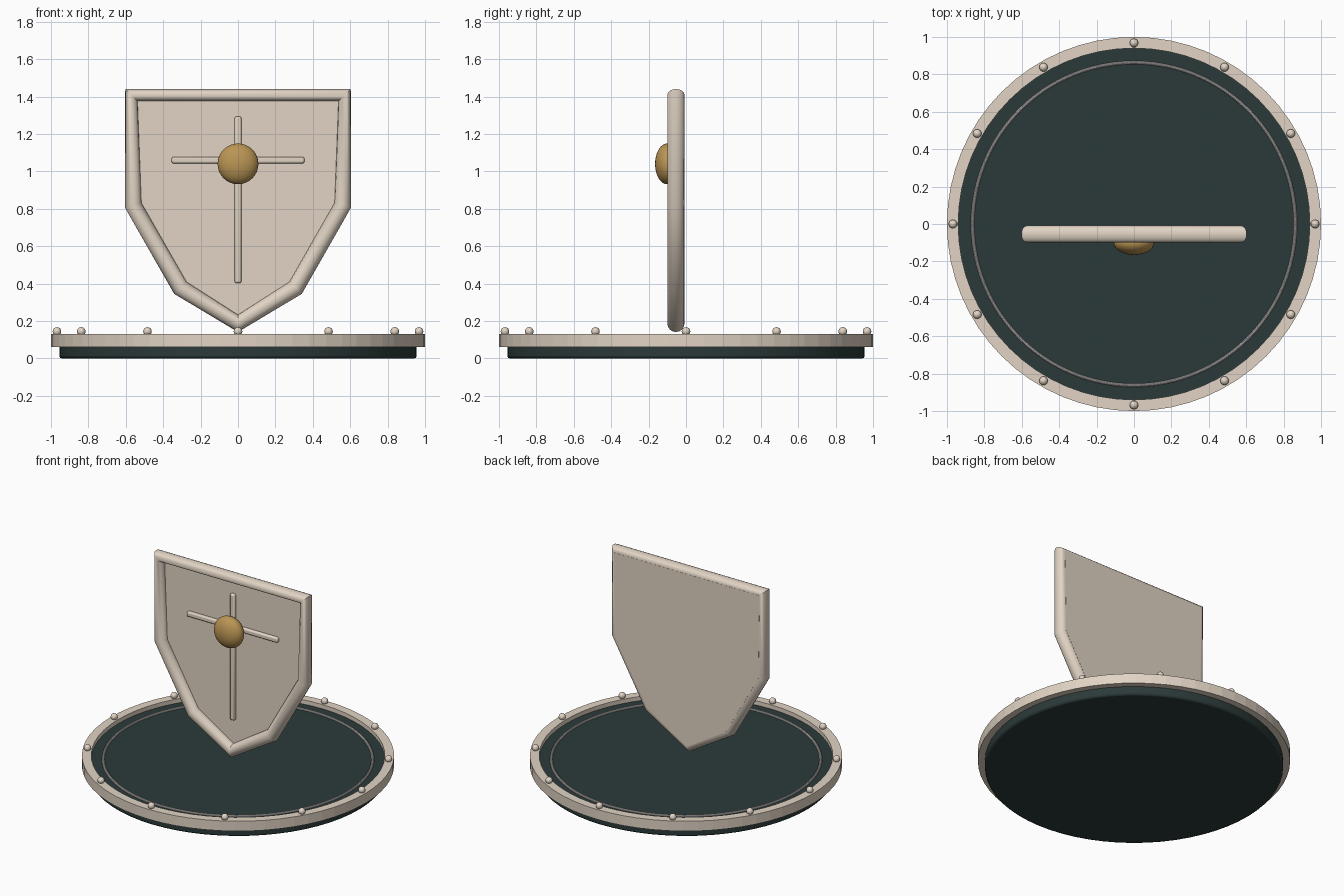
import bpy, bmesh, math

if "Cube" in bpy.data.objects:
    bpy.data.objects.remove(bpy.data.objects["Cube"])


def material(name, rgb):
    def linear(c):
        c /= 255
        return c / 12.92 if c <= 0.04045 else ((c + 0.055) / 1.055) ** 2.4
    m = bpy.data.materials.new(name)
    m.diffuse_color = (*[linear(c) for c in rgb], 1)
    m.use_nodes = True
    m.node_tree.nodes["Principled BSDF"].inputs["Base Color"].default_value = m.diffuse_color
    return m


BONE = material("warm_bone", (225, 212, 196))
TEAL = material("dark_teal", (43, 58, 57))
GOLD = material("old_gold", (186, 149, 84))
GREY = material("pale_grey", (205, 200, 198))


def finish(name, mat, smooth=True, bevel=0):
    ob = bpy.context.object
    ob.name = ob.data.name = name
    ob.data.materials.append(mat)
    if bevel:
        b = ob.modifiers.new("soft_edges", 'BEVEL')
        b.width, b.segments = bevel, 2
    if smooth:
        bpy.ops.object.shade_smooth_by_angle(angle=math.radians(35))
    return ob


def mesh_object(name, bm, mat, smooth=False):
    bmesh.ops.recalc_face_normals(bm, faces=bm.faces)
    me = bpy.data.meshes.new(name)
    bm.to_mesh(me)
    bm.free()
    ob = bpy.data.objects.new(name, me)
    bpy.context.collection.objects.link(ob)
    bpy.context.view_layer.objects.active = ob
    return finish(name, mat, smooth)


# Round base, its top sunk below the rim
bpy.ops.mesh.primitive_cylinder_add(vertices=64, radius=0.955, depth=0.1, location=(0, 0, 0.05))
finish("base_disc", TEAL, bevel=0.012)

# Square-section rim around the base
bm = bmesh.new()
N = 64
rings = []
for i in range(N):
    a = 2 * math.pi * i / N
    rings.append([bm.verts.new((r * math.cos(a), r * math.sin(a), z))
                  for r, z in ((0.94, 0.06), (1.0, 0.06), (1.0, 0.13), (0.94, 0.13))])
for i in range(N):
    p, q = rings[i], rings[(i + 1) % N]
    for j in range(4):
        k = (j + 1) % 4
        bm.faces.new((p[j], p[k], q[k], q[j]))
mesh_object("base_rim", bm, BONE)

# Thin inlaid ring
bpy.ops.mesh.primitive_torus_add(major_radius=0.863, minor_radius=0.009, major_segments=96,
                                 minor_segments=10, location=(0, 0, 0.102))
finish("inlay_ring", GREY)

# Rivets on the rim
for i in range(12):
    a = math.radians(30 * i)
    bpy.ops.mesh.primitive_uv_sphere_add(segments=16, ring_count=10, radius=0.023,
                                         location=(0.968 * math.cos(a), 0.968 * math.sin(a), 0.144))
    finish(f"rivet_{i + 1}", BONE)

# Shield outline, mirrored left to right
half = [(0.57, 1.408), (0.561, 0.82), (0.308, 0.377)]
outline = half + [(0, 0.187)] + [(-x, z) for x, z in reversed(half)]

# Shield panel
bm = bmesh.new()
face = bm.faces.new([bm.verts.new((x, -0.05, z)) for x, z in outline])
ext = bmesh.ops.extrude_face_region(bm, geom=[face])
for v in ext["geom"]:
    if isinstance(v, bmesh.types.BMVert):
        v.co.y = -0.007
mesh_object("shield_panel", bm, BONE)

# Rounded shield border
cu = bpy.data.curves.new("shield_border", 'CURVE')
cu.dimensions = '3D'
cu.bevel_depth = 0.046
cu.bevel_resolution = 6
sp = cu.splines.new('POLY')
sp.points.add(len(outline) - 1)
for pt, (x, z) in zip(sp.points, outline):
    pt.co = (x, -0.054, z, 1)
sp.use_cyclic_u = True
border = bpy.data.objects.new("shield_border", cu)
bpy.context.collection.objects.link(border)
bpy.ops.object.select_all(action='DESELECT')
border.select_set(True)
bpy.context.view_layer.objects.active = border
bpy.ops.object.convert(target='MESH')
finish("shield_border", BONE)

# Cross bars on the panel
for name, z, sx, sz in (("upright_bar", 0.848, 0.036, 0.892), ("cross_bar", 1.06, 0.71, 0.036)):
    bpy.ops.mesh.primitive_cube_add(size=1, location=(0, -0.053, z))
    bpy.context.object.scale = (sx, 0.034, sz)
    bpy.ops.object.transform_apply(location=False, rotation=False, scale=True)
    finish(name, BONE, bevel=0.01)

# Central boss
bpy.ops.mesh.primitive_uv_sphere_add(segments=32, ring_count=16, radius=0.109, location=(0, -0.1, 1.04))
bpy.context.object.scale = (1, 0.6, 1)
bpy.ops.object.transform_apply(location=False, rotation=False, scale=True)
finish("boss", GOLD)
